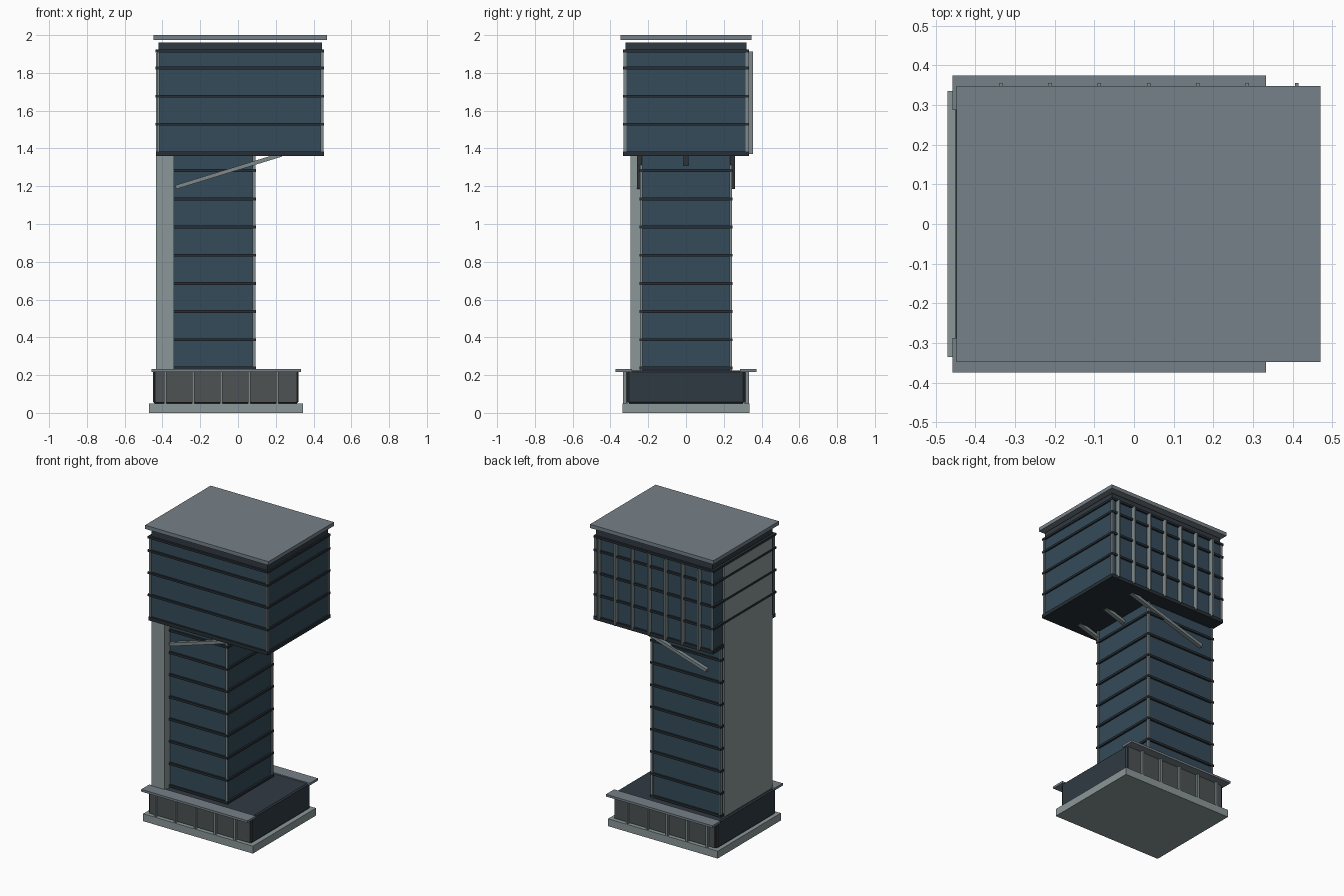
import bpy
import math
from mathutils import Vector

if "Cube" in bpy.data.objects:
    bpy.data.objects.remove(bpy.data.objects["Cube"])


def material(name, r, g, b):
    m = bpy.data.materials.new(name)
    m.diffuse_color = (r, g, b, 1)
    m.use_nodes = True
    m.node_tree.nodes["Principled BSDF"].inputs["Base Color"].default_value = m.diffuse_color
    return m


GLASS = material("blue_glass", 0.035, 0.07, 0.1)
LOBBY = material("lobby_glass", 0.075, 0.085, 0.085)
DARK = material("dark_metal", 0.02, 0.028, 0.035)
SLATE = material("slate", 0.03, 0.042, 0.055)
CONCRETE = material("concrete", 0.26, 0.31, 0.315)
METAL = material("light_metal", 0.21, 0.25, 0.26)
ROOF = material("roof_grey", 0.18, 0.22, 0.25)


def box(name, x, y, z, mat, bevel=0):
    """Box from (min, max) pairs."""
    bpy.ops.mesh.primitive_cube_add(size=1)
    o = bpy.context.object
    o.name = name
    lo, hi = Vector((x[0], y[0], z[0])), Vector((x[1], y[1], z[1]))
    for v in o.data.vertices:
        v.co = Vector([lo[i] + (v.co[i] + 0.5) * (hi[i] - lo[i]) for i in range(3)])
    o.data.materials.append(mat)
    if bevel:
        b = o.modifiers.new("bevel", 'BEVEL')
        b.width = bevel
        b.segments = 1
    return o


def around(c, w):
    return (c - w / 2, c + w / 2)


def corner_posts(name, xs, y, z, w=0.014):
    for x in xs:
        for s in (-1, 1):
            box(name, around(x, w), around(s * y, w), z, METAL)


# Base slab, podium and its canopies
box("base_slab", (-0.47, 0.345), (-0.335, 0.335), (0, 0.05), CONCRETE)
box("podium", (-0.45, 0.32), (-0.31, 0.31), (0.05, 0.225), SLATE, 0.008)
for s in (-1, 1):
    box("podium_canopy", (-0.458, 0.333), sorted((s * 0.287, s * 0.374)), (0.217, 0.232), ROOF)
    box("lobby_glazing", (-0.435, 0.31), sorted((s * 0.3, s * 0.317)), (0.055, 0.217), LOBBY)
    for i in range(5):
        box("lobby_mullion", around(-0.385 + i * 0.148, 0.013),
            sorted((s * 0.31, s * 0.333)), (0.05, 0.218), METAL)

# Glazed shaft with floor bands
box("shaft", (-0.425, 0.083), (-0.235, 0.235), (0.225, 1.37), GLASS)
for i in range(8):
    box("shaft_floor_band", (-0.431, 0.095), (-0.247, 0.247), around(0.238 + i * 0.1492, 0.015), DARK)
corner_posts("shaft_corner_post", (-0.422, 0.085), 0.237, (0.225, 1.36))

# Solid service core on the left, running up through the head
box("service_core", (-0.435, -0.34), (-0.295, 0.212), (0.225, 1.905), CONCRETE)

# Cantilevered head
box("head", (-0.424, 0.445), (-0.322, 0.322), (1.362, 1.92), GLASS)
box("head_soffit", (-0.433, 0.455), (-0.334, 0.334), (1.36, 1.384), DARK)
for z in (1.528, 1.677, 1.826, 1.916):
    box("head_floor_band", (-0.438, 0.455), (-0.334, 0.334), around(z, 0.014), DARK)
corner_posts("head_corner_post", (-0.423, 0.445), 0.323, (1.37, 1.912))
for i in range(7):
    box("head_back_fin", around(-0.336 + i * 0.1243, 0.009), (0.315, 0.355), (1.37, 1.912), METAL)

# Attic and floating roof plate
box("attic", (-0.42, 0.445), (-0.32, 0.32), (1.915, 1.96), SLATE)
box("roof_plate", (-0.447, 0.47), (-0.348, 0.348), (1.975, 2.0), ROOF)

# Diagonal struts carrying the overhang
a, b = Vector((-0.33, 0, 1.195)), Vector((0.23, 0, 1.367))
for y in (-0.247, 0, 0.247):
    half = (b - a).length / 2
    strut = box("diagonal_strut", (-half, half), (-0.013, 0.013), (-0.0105, 0.0105), METAL)
    strut.rotation_euler.y = -math.atan2(b.z - a.z, b.x - a.x)
    strut.location = (a + b) / 2 + Vector((0, y, 0))
